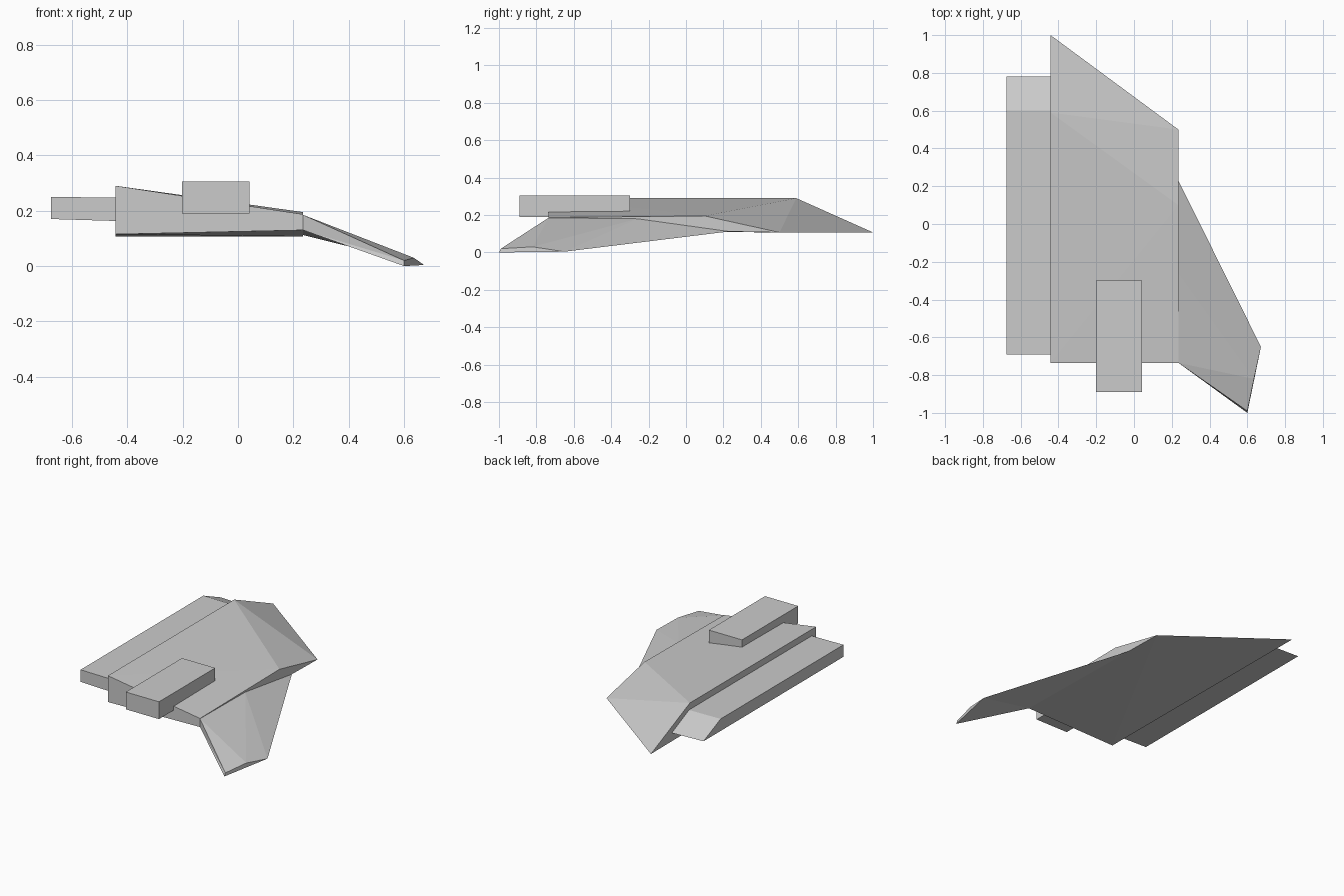
import bpy
import bmesh

if "Cube" in bpy.data.objects:
    bpy.data.objects.remove(bpy.data.objects["Cube"])


def loft(name, left, right):
    """Closed flat-faced solid between two matching sections of 3D points."""
    bm = bmesh.new()
    a = [bm.verts.new(p) for p in left]
    b = [bm.verts.new(p) for p in right]
    n = len(a)
    bm.faces.new(a)
    bm.faces.new(b[::-1])
    for i in range(n):
        j = (i + 1) % n
        bm.faces.new((a[i], b[i], b[j], a[j]))
    bmesh.ops.triangulate(bm, faces=[f for f in bm.faces if len(f.verts) > 3])
    bmesh.ops.recalc_face_normals(bm, faces=bm.faces)
    mesh = bpy.data.meshes.new(name)
    bm.to_mesh(mesh)
    bm.free()
    obj = bpy.data.objects.new(name, mesh)
    bpy.context.collection.objects.link(obj)
    return obj


def at_x(x, profile):
    """Place a (y, z) profile at the given x."""
    return [(x, y, z) for y, z in profile]


# Sections run: front bottom, front top, back top, back bottom

# Main hull, thick on the left and thinning to the right, sloped at the back
loft("hull",
     at_x(-0.442, [(-0.735, 0.115), (-0.735, 0.29), (0.59, 0.29), (1.0, 0.107)]),
     at_x(0.235, [(-0.735, 0.13), (-0.735, 0.187), (0.1, 0.195), (0.5, 0.107)]))

# Lower side strip with a bevelled back end
loft("side_strip",
     at_x(-0.675, [(-0.69, 0.17), (-0.69, 0.25), (0.6, 0.25), (0.78, 0.17)]),
     at_x(-0.442, [(-0.69, 0.163), (-0.69, 0.247), (0.6, 0.247), (0.78, 0.163)]))

# Engine block resting on the hull
block = [(-0.89, 0.19), (-0.89, 0.305), (-0.3, 0.305), (-0.3, 0.19)]
loft("engine_block", at_x(-0.202, block), at_x(0.042, block))

# Drooping swept wing
loft("wing",
     at_x(0.235, [(-0.735, 0.13), (-0.735, 0.185), (-0.26, 0.18), (0.23, 0.112)]),
     [(0.6, -1.0, 0.0), (0.6, -0.99, 0.02), (0.635, -0.82, 0.03), (0.672, -0.65, 0.004)])
